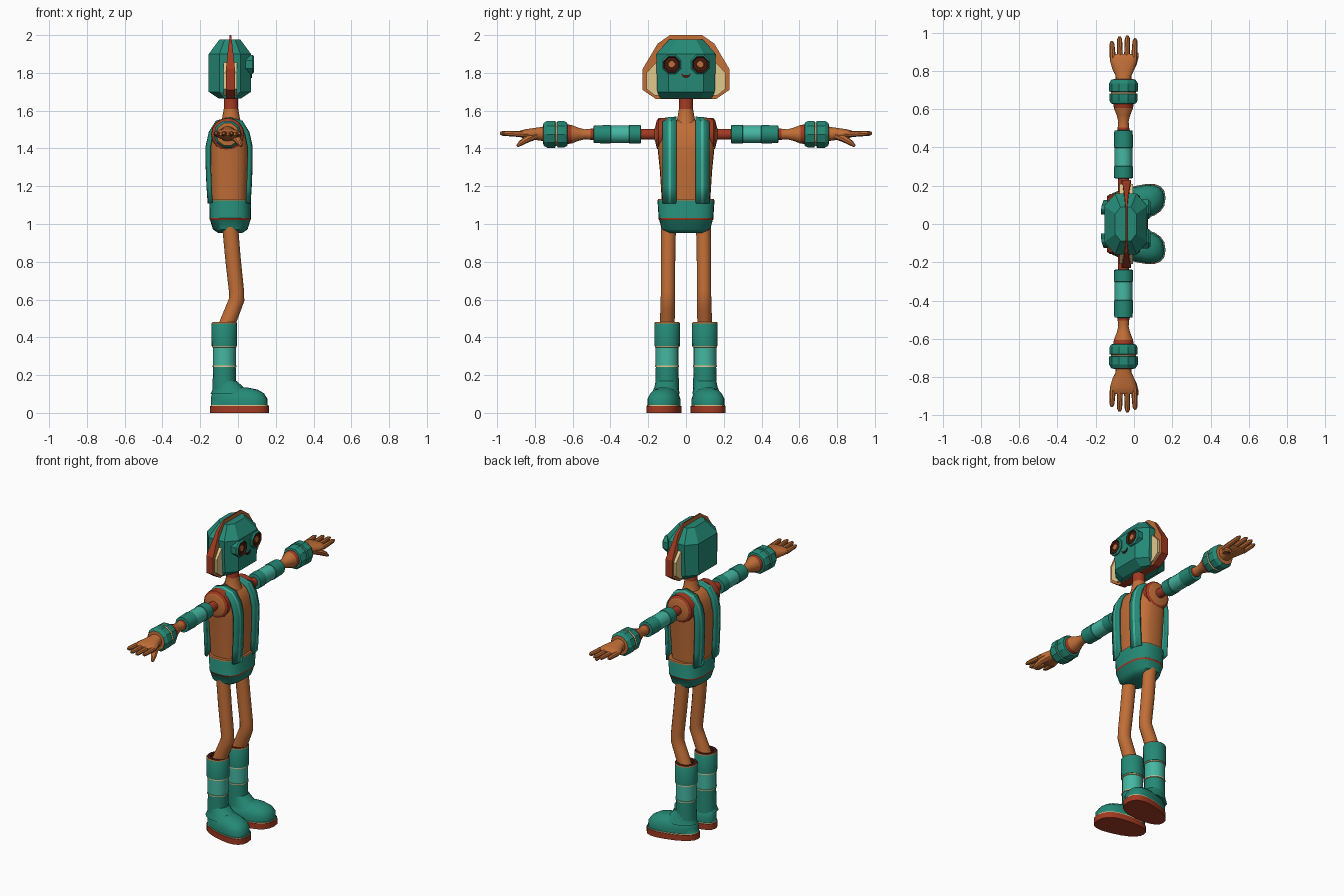
import bpy, bmesh, math
from mathutils import Vector as V

if "Cube" in bpy.data.objects:
    bpy.data.objects.remove(bpy.data.objects["Cube"])

COLORS = {
    "teal": (0.018, 0.25, 0.18), "light_teal": (0.06, 0.47, 0.36),
    "orange": (0.53, 0.155, 0.038), "rust": (0.36, 0.042, 0.016),
    "cream": (0.76, 0.58, 0.27), "dark_brown": (0.055, 0.01, 0.005)}
MATS = {}
for key, c in COLORS.items():
    MATS[key] = bpy.data.materials.new(key)
    MATS[key].diffuse_color = (*c, 1)
T, L, O, R, C, D = COLORS


def finish(name, bm, mats, angle):
    """Turn a bmesh into a shaded object; face indices refer to the list mats."""
    bmesh.ops.recalc_face_normals(bm, faces=bm.faces)
    me = bpy.data.meshes.new(name)
    bm.to_mesh(me)
    bm.free()
    for m in mats:
        me.materials.append(MATS[m])
    ob = bpy.data.objects.new(name, me)
    bpy.context.collection.objects.link(ob)
    if angle:
        bpy.ops.object.select_all(action='DESELECT')
        ob.select_set(True)
        bpy.context.view_layer.objects.active = ob
        bpy.ops.object.shade_smooth_by_angle(angle=math.radians(angle))
    return ob


def loft(name, rings, bands, angle=40, warp=None):
    """Skin closed rings; bands[i] colours the strip that ends at ring i."""
    bm = bmesh.new()
    mats = sorted(set(bands))
    vs = [[bm.verts.new(warp(p) if warp else p) for p in r] for r in rings]
    n = len(rings[0])
    for i in range(1, len(vs)):
        for k in range(n):
            j = (k + 1) % n
            f = bm.faces.new((vs[i-1][k], vs[i-1][j], vs[i][j], vs[i][k]))
            f.material_index = mats.index(bands[i])
    bm.faces.new(vs[0]).material_index = mats.index(bands[0])
    bm.faces.new(vs[-1]).material_index = mats.index(bands[-1])
    return finish(name, bm, mats, angle)


def tube(name, secs, axis=None, n=14, power=2, phase=0, angle=40, warp=None):
    """Elliptic sections (centre, a, b, colour) along an axis or a bent path."""
    pts = [V(s[0]) for s in secs]
    rings = []
    for i, (_, a, b, _m) in enumerate(secs):
        t = V(axis) if axis else pts[min(i+1, len(pts)-1)] - pts[max(i-1, 0)]
        t.normalize()
        ref = V((0, 1, 0)) if abs(t.x) > .9 else V((1, 0, 0))
        u = (ref - t * ref.dot(t)).normalized()
        w = t.cross(u)
        ring = []
        for k in range(n):
            q = 2 * math.pi * k / n + phase
            c, s = math.cos(q), math.sin(q)
            e = 2 / power
            ring.append(pts[i] + u * a * math.copysign(abs(c)**e, c)
                        + w * b * math.copysign(abs(s)**e, s))
        rings.append(ring)
    return loft(name, rings, [s[3] for s in secs], angle, warp)


def plate(name, outline, x, thick, rim, face):
    """Plate in the yz plane; thick(z) gives its half thickness."""
    rings = [[(x + s * thick(z), y, z) for y, z in outline] for s in (-1, 1)]
    bm = bmesh.new()
    a, b = [[bm.verts.new(p) for p in r] for r in rings]
    n = len(outline)
    for k in range(n):
        j = (k + 1) % n
        bm.faces.new((a[k], a[j], b[j], b[k])).material_index = 0
    for r in (a, b):
        bm.faces.new(r).material_index = 1
    bmesh.ops.triangulate(bm, faces=[f for f in bm.faces if len(f.verts) > 4])
    return finish(name, bm, [rim, face], 0)


# head: faceted octagonal block
CX = -.043
octa = [(1, .6), (.5, 1), (-.5, 1), (-1, .6), (-1, -.6), (-.5, -1), (.5, -1), (1, -.6)]
loft("head", [[(CX + hx*a, hy*b, z) for a, b in octa] for z, hx, hy in
              ((1.665, .06, .135), (1.7, .112, .152), (1.9, .112, .158), (1.977, .055, .088))],
     [T] * 4, angle=0)

# head crest: spear-thin plate between the two halves, rust rim
half = [(.085, 2.0), (.15, 1.955), (.23, 1.82), (.23, 1.71), (.16, 1.662)]
crest = half + [(-y, z) for y, z in reversed(half)]
plate("head_crest", crest, -.04, lambda z: .004 + min(.02, (2 - z) * .12), R, O)
for s, side in ((-1, "right"), (1, "left")):
    ear = [(.12, 1.68), (.165, 1.68), (.21, 1.715), (.21, 1.8), (.158, 1.855), (.12, 1.855)]
    plate(side + "_ear_panel", [(s*y, z) for y, z in ear], -.04, lambda z: .036, C, C)
    # eye: octagonal goggle with recessed lens
    eye = [(.04, .055, T), (.076, .055, T), (.085, .046, T), (.077, .039, D),
           (.077, .02, D), (.081, .018, O)]
    tube(side + "_eye", [((x, s*.076, 1.845), r, r, m) for x, r, m in eye],
         (1, 0, 0), 8, phase=math.pi/8, angle=20)

# mouth: thin smile
smile = [(-.026, 1.798), (-.012, 1.788), (.012, 1.788), (.026, 1.798),
         (.02, 1.782), (.008, 1.774), (-.008, 1.774), (-.02, 1.782)]
plate("mouth", smile, .07, lambda z: .004, D, D)

# neck
tube("neck", [((-.037, 0, z), r, r, m) for z, r, m in
              ((1.5, .07, O), (1.555, .048, O), (1.61, .038, O), (1.68, .037, R))])

# torso
tube("torso", [((-.047, 0, z), a, b, O) for z, a, b in
               ((1.08, .098, .125), (1.15, .1, .13), (1.28, .106, .138), (1.4, .108, .15),
                (1.49, .094, .16), (1.53, .07, .15), (1.55, .04, .11))],
     (0, 0, 1), 28, 2.8, angle=50)

# shorts with a waist seam
tube("shorts", [((-.041, 0, z), a, b, m) for z, a, b, m in
                ((.953, .065, .1, T), (.972, .092, .128, T), (1.022, .107, .142, T),
                 (1.024, .109, .144, R), (1.032, .11, .146, R), (1.034, .109, .145, T),
                 (1.125, .111, .151, T), (1.132, .108, .148, O), (1.132, .098, .138, O))],
     (0, 0, 1), 28, 2.7)

# suspenders over both shoulders, with a pale centre stripe
front = [(.106, 1.11), (.112, 1.2), (.117, 1.32), (.117, 1.41), (.1, 1.485), (.066, 1.54)]
path = front + [(0, 1.56)] + [(-x, z) for x, z in reversed(front)]
cols = [(.05, 1), (.079, .995), (.092, .98), (.122, .89)]
for s, side in ((-1, "right"), (1, "left")):
    bm = bmesh.new()
    grid = [[bm.verts.new((-.047 + x*k, s*y, z if z < 1.45 else 1.45 + (z - 1.45)*k))
             for y, k in cols] for x, z in path]
    for a, b in zip(grid, grid[1:]):
        for k in range(3):
            bm.faces.new((a[k], a[k+1], b[k+1], b[k])).material_index = int(k == 1)
    strap = finish(side + "_suspender", bm, [T, L], 40)
    mod = strap.modifiers.new("thickness", 'SOLIDIFY')
    mod.thickness, mod.offset = .016, 0

AX, AZ = -.055, 1.475
for s, side in ((-1, "right"), (1, "left")):
    def along_arm(part, prof, **kw):
        tube(side + "_" + part, [((AX, s*y, AZ), r, r, m) for y, r, m in prof],
             (0, 1, 0), **kw)

    # arm: shoulder cup, joint, sleeve, forearm, gauntlet
    along_arm("shoulder", [(.1, .088, R), (.145, .086, R), (.156, .072, R),
                           (.158, .06, O), (.166, .03, O)], n=16)
    along_arm("upper_arm", [(.14, .029, R), (.25, .029, R)])
    along_arm("sleeve", [(.238, .04, T), (.24, .049, T), (.3, .05, T), (.302, .047, T),
                         (.398, .047, L), (.4, .05, T), (.488, .048, T), (.49, .03, T)])
    along_arm("forearm", [(.48, .032, R), (.505, .03, R), (.535, .027, O), (.57, .036, O),
                          (.605, .05, O), (.635, .054, R)])
    along_arm("gauntlet", [(.627, .055, T), (.63, .066, T), (.645, .073, T), (.68, .073, T),
                           (.683, .066, C), (.69, .066, C), (.693, .075, T), (.735, .075, T),
                           (.755, .062, T), (.757, .042, O)], n=10, angle=30)

    # hand: palm, four fingers and a lowered thumb
    tube(side + "_palm", [((AX, s*y, AZ + .002), a, b, O) for y, a, b in
                          ((.74, .042, .042), (.775, .042, .036), (.81, .058, .031),
                           (.85, .07, .025), (.875, .068, .019), (.888, .058, .01))],
         (0, 1, 0), power=2.3)
    for i, tip in enumerate((.955, .98, .985, .97)):
        x = AX + (i - 1.5) * .037
        tube(f"{side}_finger_{i+1}", [((x, s*.86, AZ), .016, .016, O),
                                      ((x + (i-1.5)*.003, s*(tip-.015), AZ+.005), .013, .013, O),
                                      ((x + (i-1.5)*.004, s*tip, AZ+.006), .006, .006, O)], n=8)
    tube(side + "_thumb", [((-.03, s*.8, 1.468), .026, .022, O), ((-.005, s*.84, 1.45), .021, .019, O),
                           ((.01, s*.875, 1.428), .015, .014, O), ((.016, s*.893, 1.412), .007, .007, O)],
         n=8)

    # leg with bent knee
    tube(side + "_leg", [((x, s*y, z), r, r*.95, O) for x, y, z, r in
                         ((-.043, .092, 1.0, .042), (-.025, .095, .8, .041),
                          (-.008, .096, .645, .04), (-.007, .096, .6, .041),
                          (-.022, .097, .56, .041), (-.07, .1, .44, .043))])

    # boot shaft with a pale band and cream piping
    shaft = [(.1, .064, T), (.243, .06, T), (.244, .064, C), (.251, .064, C), (.252, .061, L),
             (.347, .061, L), (.348, .065, C), (.354, .065, C), (.355, .067, T), (.474, .068, T),
             (.48, .064, O), (.48, .045, D), (.465, .043, D)]
    tube(side + "_boot_shaft", [((-.072, s*.1, z), r, r, m) for z, r, m in shaft], (0, 0, 1), 16)

    # foot: heel narrower than toe, toes turned out
    def splay(p):
        return (p[0], s*.1 + p[1]*(.88 + p[0]) + s*.15*(p[0] + .07), p[2])
    foot = [(.036, .009, .153, .094, C), (.042, .009, .153, .094, C), (.043, .007, .15, .092, T),
            (.075, .006, .15, .092, T), (.103, .0, .138, .08, T), (.123, -.01, .115, .06, T),
            (.135, -.03, .075, .035, T)]
    tube(side + "_foot", [((x, 0, z), a, b, m) for z, x, a, b, m in foot], (0, 0, 1), 20, 2.4,
         warp=splay, angle=45)
    tube(side + "_sole", [((.008, 0, z), .157, .098, R) for z in (0, .036)], (0, 0, 1), 20, 2.4,
         warp=splay)
    # instep: slope between shaft and toe
    tube(side + "_instep", [((-.07, s*.1, .17), .062, .06, T), ((-.05, s*.104, .135), .08, .064, T),
                            ((-.03, s*.108, .1), .115, .075, T)], (0, 0, 1), 16)

for m in bpy.data.materials:
    if m.users and not m.is_grease_pencil:
        m.use_nodes = True
        m.node_tree.nodes["Principled BSDF"].inputs["Base Color"].default_value = m.diffuse_color
